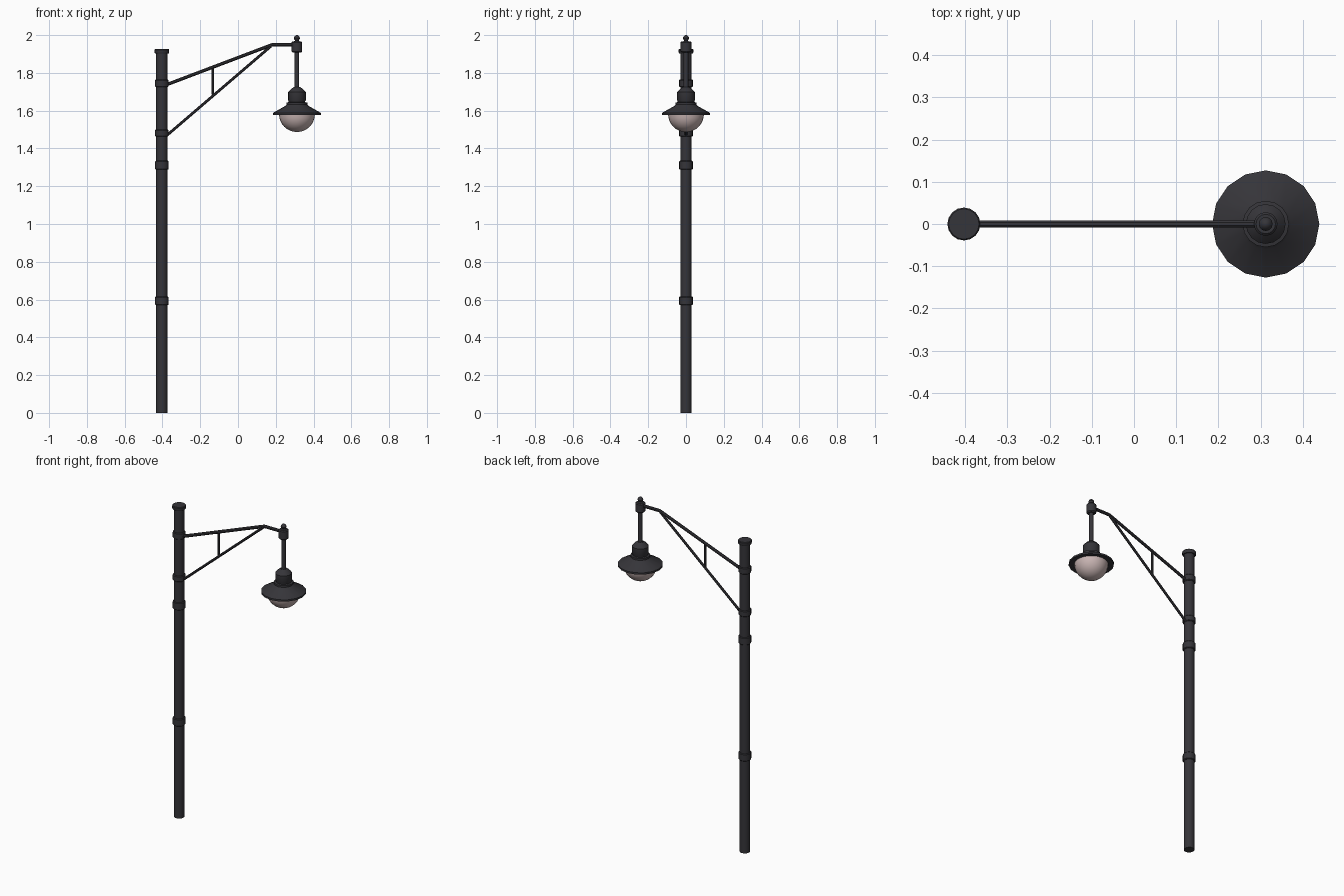
import bpy, bmesh, math
from mathutils import Vector

if "Cube" in bpy.data.objects:
    bpy.data.objects.remove(bpy.data.objects["Cube"])

POLE_X, LAMP_X = -0.403, 0.312


def material(name, rgb):
    m = bpy.data.materials.new(name)
    m.diffuse_color = (*rgb, 1)
    m.use_nodes = True
    m.node_tree.nodes["Principled BSDF"].inputs["Base Color"].default_value = m.diffuse_color
    return m


IRON = material("dark_iron", (0.036, 0.035, 0.041))
GLASS = material("frosted_glass", (0.58, 0.46, 0.45))


def finish(name, bm, mat):
    bmesh.ops.recalc_face_normals(bm, faces=bm.faces)
    mesh = bpy.data.meshes.new(name)
    bm.to_mesh(mesh)
    bm.free()
    mesh.materials.append(mat)
    ob = bpy.data.objects.new(name, mesh)
    bpy.context.collection.objects.link(ob)
    bpy.ops.object.select_all(action='DESELECT')
    ob.select_set(True)
    bpy.context.view_layer.objects.active = ob
    bpy.ops.object.shade_smooth_by_angle(angle=math.radians(35))
    return ob


def lathe(name, x, profile, mat=IRON, sides=16):
    """Turn a (radius, z) profile around a vertical axis at x."""
    bm = bmesh.new()
    verts = [bm.verts.new((x + r, 0, z)) for r, z in profile]
    edges = [bm.edges.new(p) for p in zip(verts, verts[1:])]
    bmesh.ops.spin(bm, geom=verts + edges, cent=(x, 0, 0), axis=(0, 0, 1),
                   angle=math.tau, steps=sides, use_duplicate=False)
    bmesh.ops.remove_doubles(bm, verts=bm.verts, dist=1e-5)
    return finish(name, bm, mat)


def rod(name, points, radius, sides=8):
    """Round bar through (x, z) points, mitred at the bends."""
    bm = bmesh.new()
    pts = [Vector((x, 0, z)) for x, z in points]
    dirs = [(b - a).normalized() for a, b in zip(pts, pts[1:])]
    rings = []
    for i, p in enumerate(pts):
        d0, d1 = dirs[max(i - 1, 0)], dirs[min(i, len(dirs) - 1)]
        t = (d0 + d1).normalized()
        n = Vector((-t.z, 0, t.x)) / t.dot(d0)
        ring = []
        for k in range(sides):
            a = math.tau * (k + 0.5) / sides
            ring.append(bm.verts.new(p + radius * (math.cos(a) * n + math.sin(a) * Vector((0, 1, 0)))))
        rings.append(ring)
    for r0, r1 in zip(rings, rings[1:]):
        for k in range(sides):
            j = (k + 1) % sides
            bm.faces.new((r0[k], r0[j], r1[j], r1[k]))
    bm.faces.new(rings[0])
    bm.faces.new(rings[-1])
    return finish(name, bm, IRON)


# Pole with cap
lathe("pole", POLE_X, [(0, 0), (0.03, 0), (0.03, 1.91), (0, 1.91)])
lathe("pole_cap", POLE_X, [(0, 1.903), (0.036, 1.903), (0.039, 1.908), (0.039, 1.922), (0.036, 1.926), (0, 1.926)])

# Pole bands
for i, (z0, z1) in enumerate([(0.57, 0.616), (1.288, 1.335), (1.463, 1.5), (1.725, 1.765)]):
    lathe(f"pole_band_{i + 1}", POLE_X, [(0, z0), (0.032, z0), (0.036, z0 + 0.004),
                                         (0.036, z1 - 0.004), (0.032, z1), (0, z1)])

# Bracket arm, brace and strut
rod("bracket_arm", [(-0.385, 1.735), (0.18, 1.949), (0.30, 1.949)], 0.0095)
rod("bracket_brace", [(-0.385, 1.462), (0.175, 1.942)], 0.008)
rod("bracket_strut", [(-0.133, 1.685), (-0.133, 1.828)], 0.007)

# Hanger socket with finial
lathe("hanger_socket", LAMP_X, [(0, 1.908), (0.022, 1.908), (0.028, 1.914), (0.028, 1.962), (0.023, 1.967), (0, 1.967)])
lathe("finial", LAMP_X, [(0.016, 1.966), (0.009, 1.972), (0.015, 1.979), (0.0165, 1.985),
                         (0.013, 1.993), (0.006, 1.999), (0, 2.0)], sides=12)
rod("hanger_rod", [(LAMP_X, 1.71), (LAMP_X, 1.915)], 0.0125, 12)

# Lamp housing and shade
lathe("lamp_housing", LAMP_X, [(0, 1.724), (0.018, 1.724), (0.031, 1.715), (0.047, 1.698), (0.047, 1.655),
                               (0.044, 1.65), (0.044, 1.645), (0.055, 1.643), (0.055, 1.625), (0, 1.625)])
lathe("lamp_shade", LAMP_X, [(0, 1.635), (0.052, 1.635), (0.06, 1.626), (0.127, 1.588),
                             (0.127, 1.577), (0.118, 1.577), (0.09, 1.582), (0, 1.582)])

# Glass globe
globe = [(0.095 * math.cos(a), 1.582 - 0.095 * math.sin(a))
         for a in (math.pi / 2 * i / 8 for i in range(9))]
lathe("glass_globe", LAMP_X, [(0, 1.582)] + globe, GLASS, 24)
